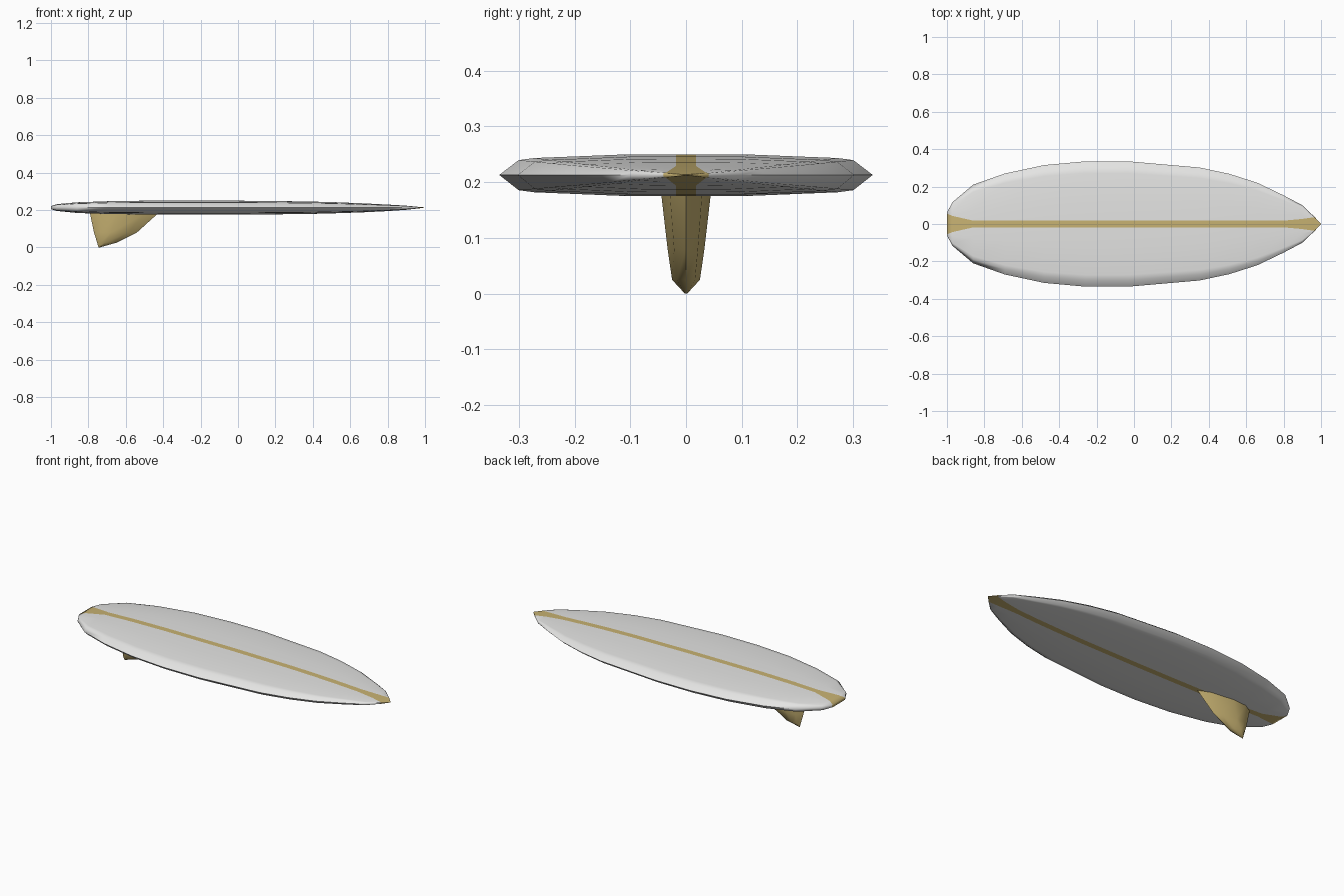
import bpy, bmesh, math

if "Cube" in bpy.data.objects:
    bpy.data.objects.remove(bpy.data.objects["Cube"])


def material(name, rgb):
    m = bpy.data.materials.new(name)
    m.diffuse_color = (*rgb, 1)
    m.use_nodes = True
    m.node_tree.nodes["Principled BSDF"].inputs["Base Color"].default_value = m.diffuse_color
    return m


WHITE = material("off_white", (0.78, 0.78, 0.77))
GOLD = material("tan_gold", (0.58, 0.45, 0.17))


def loft(name, rings, mats, rule, angle):
    """Skin closed rings; rule(segment, side) picks the material index."""
    bm = bmesh.new()
    vs = [[bm.verts.new(p) for p in r] for r in rings]
    n = len(vs[0])
    for s in range(len(vs) - 1):
        for i in range(n):
            j = (i + 1) % n
            f = bm.faces.new((vs[s][i], vs[s][j], vs[s + 1][j], vs[s + 1][i]))
            f.material_index = rule(s, i)
    for ring in (vs[0], vs[-1]):
        bm.faces.new(ring).material_index = len(mats) - 1
    bmesh.ops.recalc_face_normals(bm, faces=bm.faces[:])
    me = bpy.data.meshes.new(name)
    bm.to_mesh(me)
    bm.free()
    for m in mats:
        me.materials.append(m)
    ob = bpy.data.objects.new(name, me)
    bpy.context.collection.objects.link(ob)
    bpy.ops.object.select_all(action='DESELECT')
    ob.select_set(True)
    bpy.context.view_layer.objects.active = ob
    bpy.ops.object.shade_smooth_by_angle(angle=math.radians(angle))
    return ob


# Board stations: x, half width, stripe half width, deck z, bottom z
MID = 0.213
stations = [
    (-1.0, 0.062, 0.055, 0.221, 0.205), (-0.97, 0.117, 0.043, 0.231, 0.195),
    (-0.86, 0.21, 0.018, 0.241, 0.184), (-0.69, 0.27, 0.018, 0.247, 0.178),
    (-0.48, 0.315, 0.018, 0.25, 0.176), (-0.26, 0.335, 0.018, 0.25, 0.175),
    (-0.03, 0.335, 0.018, 0.25, 0.175), (0.35, 0.302, 0.018, 0.246, 0.178),
    (0.51, 0.268, 0.018, 0.242, 0.182), (0.66, 0.22, 0.018, 0.236, 0.187),
    (0.80, 0.153, 0.018, 0.229, 0.194), (0.90, 0.1, 0.027, 0.223, 0.201),
    (0.962, 0.041, 0.036, 0.217, 0.208), (1.0, 0.001, 0.0008, 0.2135, 0.2125),
]
# Cross-section: fraction from stripe to rail, fraction of height
section = [(0, 1), (0.3, 0.99), (0.8, 0.82), (0.89, 0.72)]


def board_ring(x, w, g, top, bot):
    up = [(g + (w - g) * f, MID + (top - MID) * k) for f, k in section]
    low = [(g + (w - g) * f, MID + (bot - MID) * k) for f, k in section]
    half = up + [(w, MID)] + low[::-1]
    return [(x, y, z) for y, z in half] + [(x, -y, z) for y, z in half[::-1]]


N = 2 * len(section) + 1
last = len(stations) - 2
loft("board", [board_ring(*s) for s in stations], [WHITE, GOLD],
     lambda s, i: 1 if s == last or i in (N - 1, 2 * N - 1) else 0, 80)

# Fin levels: z, trailing x, leading x, half thickness
levels = [(0.2, -0.795, -0.42, 0.045), (0.175, -0.79, -0.435, 0.044),
          (0.08, -0.77, -0.54, 0.033), (0.025, -0.753, -0.65, 0.025),
          (0.0, -0.746, -0.738, 0.002)]


def fin_ring(z, a, b, t):
    shape = [(0, 0), (0.15, 0.8), (0.4, 1), (0.8, 0.65), (1, 0)]
    pts = [(a + (b - a) * u, t * v, z) for u, v in shape]
    return pts + [(x, -y, z) for x, y, z in pts[-2:0:-1]]


loft("fin", [fin_ring(*l) for l in levels], [GOLD], lambda s, i: 0, 50)
